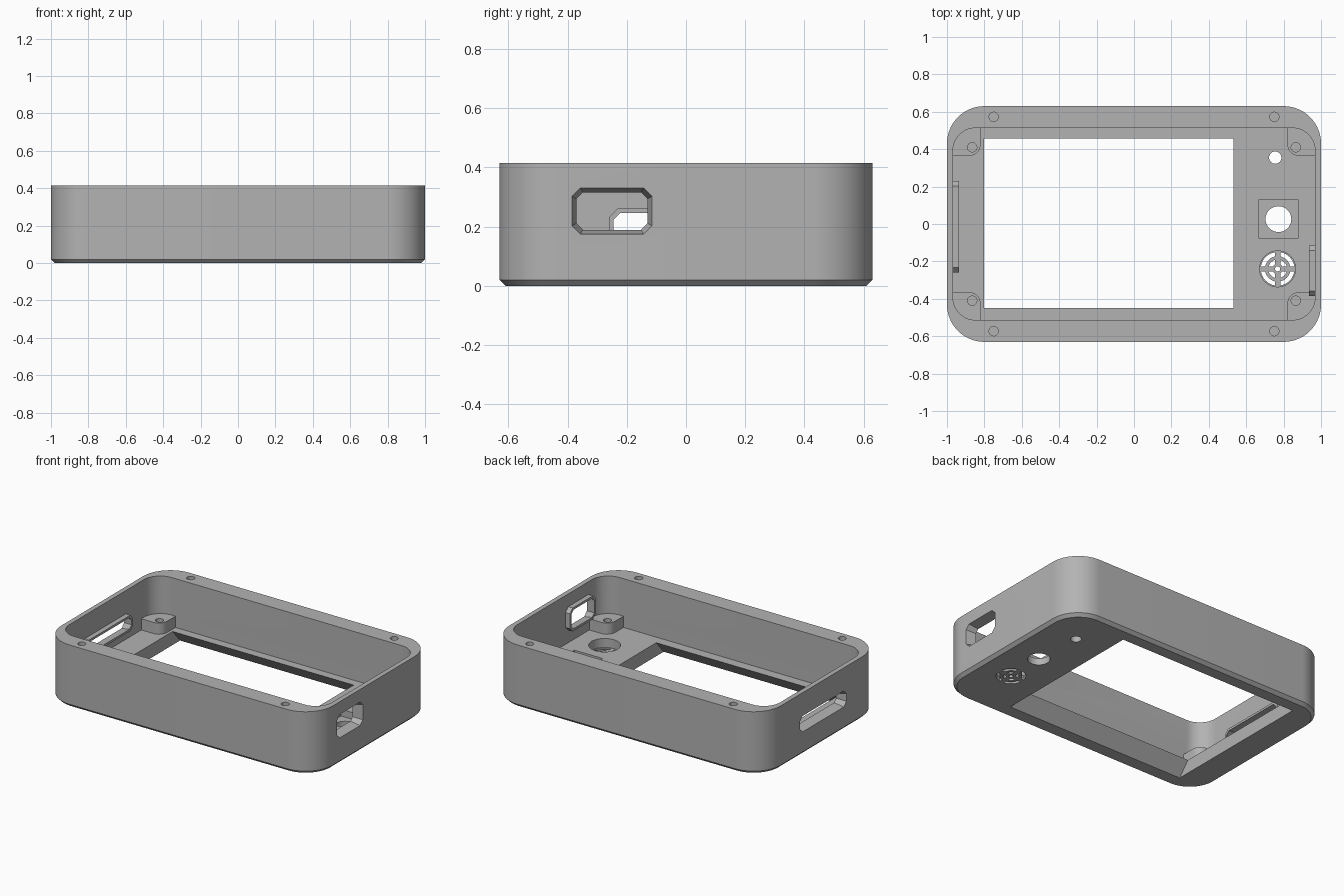
import bpy, bmesh, math

cube = bpy.data.objects.get("Cube")
if cube:
    bpy.data.objects.remove(cube, do_unlink=True)

grey = bpy.data.materials.new("mid grey plastic")
grey.use_nodes = True
GREY = (0.45, 0.45, 0.45, 1)
grey.diffuse_color = GREY
grey.node_tree.nodes["Principled BSDF"].inputs["Base Color"].default_value = GREY

FLOOR, TOP = 0.09, 0.415


def arc(cx, cy, r, start, end, seg):
    return [(cx + r * math.cos(start + (end - start) * i / seg),
             cy + r * math.sin(start + (end - start) * i / seg)) for i in range(seg + 1)]


def rounded(hx, hy, r=0, seg=12, cx=0, cy=0):
    """Rectangle outline with round corners; seg=1 gives chamfers, r=0 sharp corners."""
    pts = []
    for k, (sx, sy) in enumerate([(1, 1), (-1, 1), (-1, -1), (1, -1)]):
        px, py = cx + sx * (hx - r), cy + sy * (hy - r)
        if r:
            pts += arc(px, py, r, k * math.pi / 2, (k + 1) * math.pi / 2, seg)
        else:
            pts.append((px, py))
    return pts


def circle(cx, cy, r, seg=32):
    return arc(cx, cy, r, 0, 2 * math.pi, seg)[:-1]


def loft(name, sections, axis="z"):
    """Solid through outlines of equal point count, stacked along an axis."""
    bm = bmesh.new()
    rings = []
    for outline, h in sections:
        rings.append([bm.verts.new((a, b, h) if axis == "z" else (h, a, b))
                      for a, b in outline])
    n = len(rings[0])
    for low, high in zip(rings, rings[1:]):
        for i in range(n):
            j = (i + 1) % n
            bm.faces.new((low[i], low[j], high[j], high[i]))
    bm.faces.new(rings[0][::-1])
    bm.faces.new(rings[-1])
    bmesh.ops.recalc_face_normals(bm, faces=bm.faces[:])
    mesh = bpy.data.meshes.new(name)
    bm.to_mesh(mesh)
    bm.free()
    obj = bpy.data.objects.new(name, mesh)
    bpy.context.collection.objects.link(obj)
    obj.data.materials.append(grey)
    return obj


def prism(name, outline, low, high, axis="z"):
    return loft(name, [(outline, low), (outline, high)], axis)


def combine(tool, operation):
    """Apply one boolean to the case and discard the tool."""
    tool.hide_render = True
    mod = case.modifiers.new(tool.name, "BOOLEAN")
    mod.operation, mod.solver, mod.object = operation, "EXACT", tool
    bpy.context.view_layer.objects.active = case
    bpy.ops.object.modifier_apply(modifier=mod.name)
    bpy.data.objects.remove(tool, do_unlink=True)


def cut(tool):
    combine(tool, "DIFFERENCE")


def add(tool):
    combine(tool, "UNION")


# Outer case with a chamfered lower edge, hollowed from above
body = rounded(1.0, 0.63, 0.2, 20)
case = loft("case_shell", [(rounded(0.98, 0.61, 0.18, 20), 0), (body, 0.02), (body, TOP)])
cut(prism("cavity", rounded(0.968, 0.513, 0.12, 14), FLOOR, 0.6))

# Corner bosses with screw holes, and screw holes in the rim
for sx in (-1, 1):
    for sy in (-1, 1):
        inner = arc(0.88, 0.425, 0.06, math.pi, 1.5 * math.pi, 8)
        outline = inner + [(0.972, 0.365), (0.972, 0.52), (0.82, 0.52)]
        add(prism("corner_boss", [(sx * x, sy * y) for x, y in outline], 0.05, 0.165))
        cut(prism("boss_hole", circle(sx * 0.865, sy * 0.41, 0.025, 24), FLOOR + 0.005, 0.3))
        cut(prism("rim_hole", circle(sx * 0.75, sy * 0.573, 0.025, 24), 0.2, 0.6))

# Side ports: a raised frame inside, and a tapered chamfered opening through the wall
for side, cy, cz, hy, hz in [(1, -0.25, 0.252, 0.135, 0.078),
                             (-1, -0.015, 0.207, 0.245, 0.053)]:
    wide = rounded(hy, hz, 0.028, 1, cy, cz)
    narrow = rounded(hy - 0.015, hz - 0.015, 0.022, 1, cy, cz)
    add(prism("port_frame", wide, side * 0.935, side * 0.985, "x"))
    cut(loft("port_opening", [(wide, side * 1.05), (wide, side * 1.0),
                              (narrow, side * 0.935), (narrow, side * 0.88)], "x"))

# Display window, flared on its long sides towards the underside
tight = rounded(0.667, 0.452, cx=-0.134, cy=0.004)
flared = rounded(0.667, 0.53, cx=-0.134, cy=0.004)
cut(loft("display_window", [(flared, -0.05), (flared, 0), (tight, FLOOR), (tight, 0.13)]))

# Indicator hole, and button hole in a square pocket
cut(prism("indicator_hole", circle(0.755, 0.355, 0.033), -0.1, 0.2))
cut(prism("button_pocket", rounded(0.104, 0.104, cx=0.772, cy=0.026), 0.045, 0.2))
cut(prism("button_hole", circle(0.772, 0.026, 0.069, 40), -0.1, 0.2))

# Speaker pocket with a ring-and-spoke grille
sx, sy = 0.768, -0.24
cut(prism("speaker_pocket", circle(sx, sy, 0.096, 48), 0.03, 0.2))
cut(prism("grille_centre", circle(sx, sy, 0.014, 16), -0.1, 0.2))
for r0, r1 in [(0.028, 0.05), (0.068, 0.09)]:
    for k in range(4):
        a = k * math.pi / 2
        t0, t1 = math.asin(0.014 / r0), math.asin(0.014 / r1)
        slot = (arc(sx, sy, r1, a + t1, a + math.pi / 2 - t1, 10)
                + arc(sx, sy, r0, a + math.pi / 2 - t0, a + t0, 10))
        cut(prism("grille_slot", slot, -0.1, 0.2))

# Smooth the rounded corners and keep the machined edges crisp
bpy.ops.object.select_all(action="DESELECT")
case.select_set(True)
bpy.context.view_layer.objects.active = case
bpy.ops.object.shade_smooth_by_angle(angle=math.radians(30))
